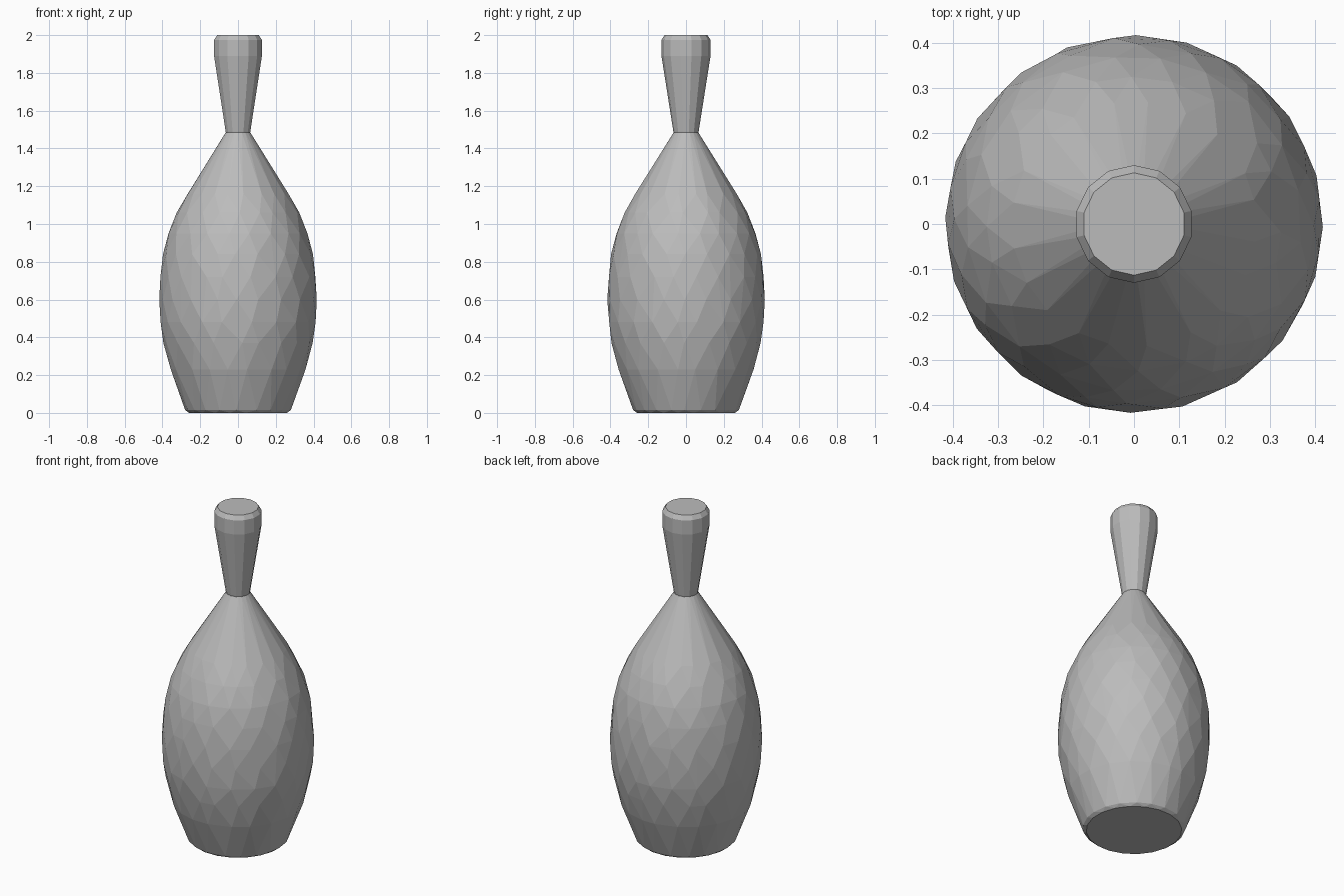
import bpy
import bmesh
import math
import random

random.seed(4)

cube = bpy.data.objects.get("Cube")
if cube:
    bpy.data.objects.remove(cube, do_unlink=True)

# One plain grey for the whole model
grey = bpy.data.materials.new("plain grey")
grey.use_nodes = True
grey.diffuse_color = (0.5, 0.5, 0.5, 1)
grey.node_tree.nodes["Principled BSDF"].inputs["Base Color"].default_value = (0.5, 0.5, 0.5, 1)


def faceted_hull(name, profile, sides, jitter):
    """Convex faceted solid around z; jitter shifts points along each ring."""
    bm = bmesh.new()
    step = math.tau / sides
    for i, (radius, z) in enumerate(profile):
        end = i in (0, len(profile) - 1)
        for k in range(sides):
            wobble = 0 if end else random.uniform(-jitter, jitter)
            angle = step * (k + 0.5 + (0.5 * (i % 2) + wobble if jitter else 0))
            bm.verts.new((radius * math.cos(angle), radius * math.sin(angle), z))
    hull = bmesh.ops.convex_hull(bm, input=bm.verts)
    loose = [v for v in set(hull["geom_interior"] + hull["geom_unused"])
             if isinstance(v, bmesh.types.BMVert)]
    bmesh.ops.delete(bm, geom=loose, context='VERTS')
    bmesh.ops.dissolve_limit(bm, angle_limit=math.radians(2),
                             verts=bm.verts, edges=bm.edges)
    bmesh.ops.recalc_face_normals(bm, faces=bm.faces)
    mesh = bpy.data.meshes.new(name)
    bm.to_mesh(mesh)
    bm.free()
    mesh.materials.append(grey)
    obj = bpy.data.objects.new(name, mesh)
    bpy.context.collection.objects.link(obj)
    return obj


# Rounded, rough-cut body with a flat foot
body_profile = [(0.262, 0), (0.28, 0.015), (0.36, 0.23), (0.395, 0.37), (0.413, 0.48),
                (0.417, 0.6), (0.413, 0.72), (0.397, 0.84), (0.37, 0.95),
                (0.325, 1.06), (0.27, 1.16), (0.065, 1.485)]
faceted_hull("body", body_profile, 20, 0.18)

# Flared neck with a chamfered flat top
neck_profile = [(0.062, 1.47), (0.067, 1.49), (0.13, 1.89), (0.13, 1.975), (0.113, 2.0)]
faceted_hull("neck", neck_profile, 14, 0)
